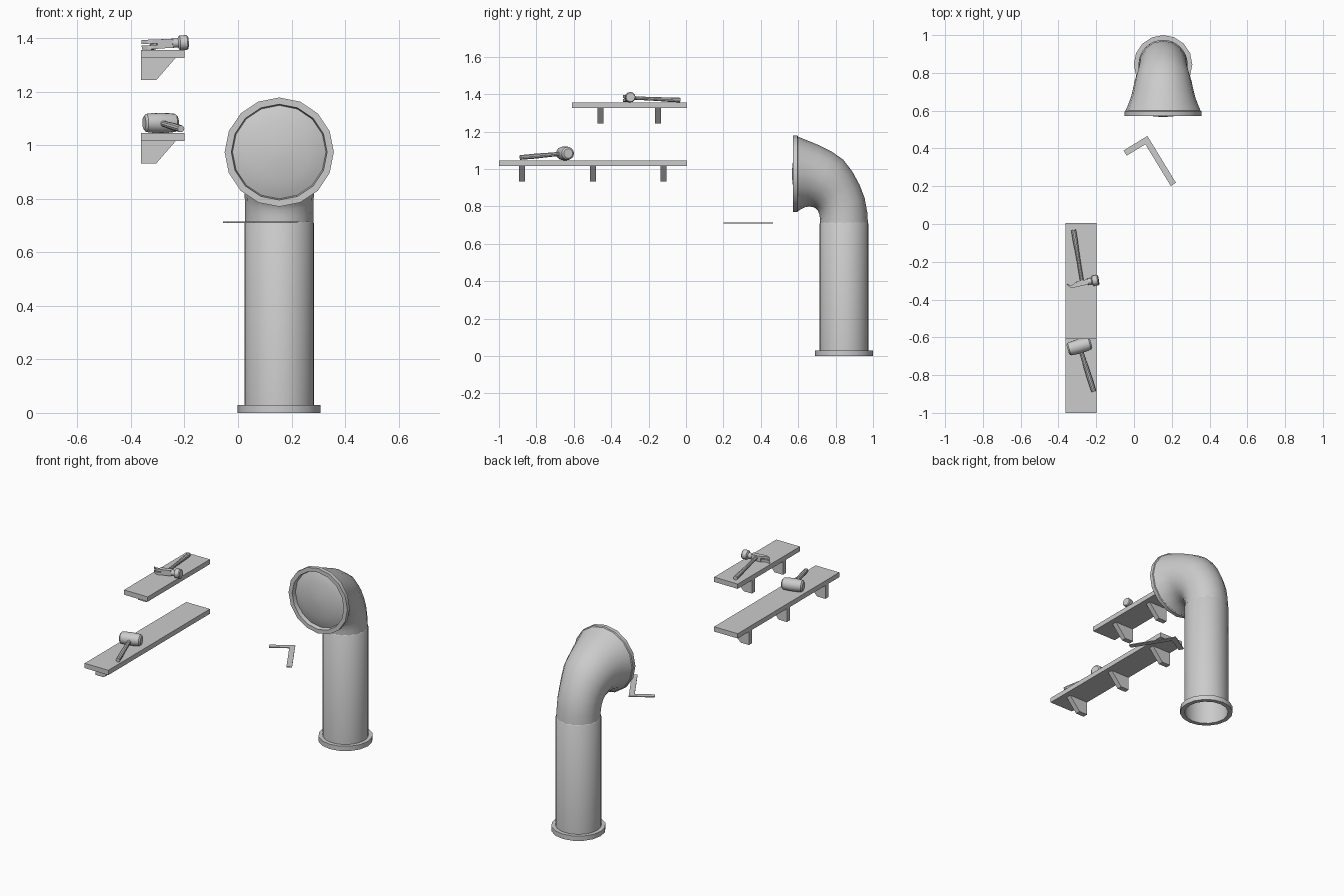
import bpy, bmesh
from math import cos, sin, pi, radians
from mathutils import Vector, Matrix

if "Cube" in bpy.data.objects:
    bpy.data.objects.remove(bpy.data.objects["Cube"])


def finish(name, bm, smooth=True):
    bmesh.ops.remove_doubles(bm, verts=bm.verts, dist=1e-5)
    bmesh.ops.recalc_face_normals(bm, faces=bm.faces)
    me = bpy.data.meshes.new(name)
    bm.to_mesh(me)
    bm.free()
    ob = bpy.data.objects.new(name, me)
    bpy.context.collection.objects.link(ob)
    if smooth:
        bpy.ops.object.select_all(action='DESELECT')
        ob.select_set(True)
        bpy.context.view_layer.objects.active = ob
        bpy.ops.object.shade_smooth_by_angle(angle=radians(35))
    return ob


def skin(bm, rings, closed=False):
    # join successive rings of points with quads
    vs = [[bm.verts.new(p) for p in r] for r in rings]
    n = len(vs[0])
    pairs = list(zip(vs, vs[1:])) + ([(vs[-1], vs[0])] if closed else [])
    for a, b in pairs:
        for i in range(n):
            j = (i + 1) % n
            bm.faces.new((a[i], a[j], b[j], b[i]))


def lathe(name, profile, loc, axis=(0, 0, 1), segs=16, closed=False):
    # profile of (radius, distance along axis)
    q = Vector(axis).to_track_quat('Z', 'Y')
    rings = [[Vector(loc) + q @ Vector((r * cos(2 * pi * i / segs), r * sin(2 * pi * i / segs), h))
              for i in range(segs)] for r, h in profile]
    bm = bmesh.new()
    skin(bm, rings, closed)
    return finish(name, bm)


def rod(name, a, b, radii, segs=10):
    # capped rod with radii spread evenly from a to b
    d = Vector(b) - Vector(a)
    n = len(radii) - 1
    prof = [(0, 0)] + [(r, d.length * i / n) for i, r in enumerate(radii)] + [(0, d.length)]
    return lathe(name, prof, a, d, segs)


def prism(name, pts, depth, matrix=Matrix()):
    # extruded outline
    bm = bmesh.new()
    f = bm.faces.new([bm.verts.new((x, y, 0)) for x, y in pts])
    ext = bmesh.ops.extrude_face_region(bm, geom=[f])
    bmesh.ops.translate(bm, vec=(0, 0, depth),
                        verts=[v for v in ext['geom'] if isinstance(v, bmesh.types.BMVert)])
    bmesh.ops.transform(bm, matrix=matrix, verts=bm.verts)
    return finish(name, bm, False)


# Vent pipe and base flange
PX, PY = 0.154, 0.845
lathe("vent_pipe", [(0.130, 0.0), (0.130, 0.708), (0.126, 0.714)], (PX, PY, 0), segs=32)
lathe("base_flange", [(0.128, 0), (0.155, 0), (0.155, 0.03), (0.129, 0.03)],
      (PX, PY, 0), closed=True)

# Flared elbow lofted between its outer and inner side curves (y, z)
outer = [(.973, .71), (.969, .77), (.955, .845), (.928, .915), (.89, .985), (.84, 1.05),
         (.78, 1.092), (.715, 1.125), (.65, 1.152), (.595, 1.174)]
inner = [(.717, .71), (.716, .735), (.713, .757), (.706, .775), (.695, .788), (.68, .796),
         (.66, .799), (.637, .796), (.613, .784), (.595, .772)]
rings = []
for o, i in zip(outer, inner):
    po, pi_ = Vector((PX, *o)), Vector((PX, *i))
    c, u = (po + pi_) / 2, (po - pi_) / 2
    w = Vector((u.length, 0, 0))
    rings.append([c + u * cos(2 * pi * k / 16) + w * sin(2 * pi * k / 16) for k in range(16)])
bm = bmesh.new()
skin(bm, rings)
finish("vent_elbow", bm)

# Mouth rim and slightly domed cover
mouth = (PX, 0.60, 0.974)
lathe("mouth_rim", [(.198, 0), (.204, .004), (.204, .028), (.179, .028), (.174, 0)],
      mouth, (0, -1, 0), closed=True)
lathe("mouth_cover", [(.175, .002), (.15, .012), (.115, .021), (.07, .028), (.03, .032), (0, .033)],
      mouth, (0, -1, 0))

# Flat carpenter's square
d, s, w = Vector((.52, -.854)), Vector((-.854, -.52)), .032
corner = Vector((.071, .466))
sq = [(0, 0), (.29, 0), (.29, w), (w, w), (w, .148), (0, .148)]
prism("framing_square", [corner + d * a + s * b for a, b in sq], .005,
      Matrix.Translation((0, 0, .709)))

# Shelves with angled brackets
X0, X1 = -.363, -.199
for tag, top, y0, by in (("upper", 1.356, -.61, (-.458, -.150)),
                         ("lower", 1.045, -1.0, (-.877, -.497, -.120))):
    prism(tag + "_shelf", [(X0, y0), (X1, y0), (X1, .006), (X0, .006)], .03,
          Matrix.Translation((0, 0, top - .03)))
    for k, y in enumerate(by):
        m = Matrix.Translation((0, y + .016, top - .03)) @ Matrix.Rotation(pi / 2, 4, 'X')
        prism(f"{tag}_bracket_{k}", [(X0, 0), (X0, -.083), (-.305, -.083), (-.233, 0)], .032, m)

# Claw hammer lying on the upper shelf
H = Matrix.Translation((-.274, -.310, 1.379)) @ Matrix.Rotation(radians(9), 4, 'Z') \
    @ Matrix.Rotation(radians(-3), 4, 'Y')
prism("hammer_head_block", [(-.03, .011), (-.03, -.018), (.03, -.015), (.03, .013)], .034,
      H @ Matrix.Translation((0, 0, -.017)))
claw = [(-.028, .010), (-.05, -.003), (-.066, -.004), (-.086, .007), (-.068, -.014),
        (-.048, -.020), (-.028, -.018)]
for k, z in enumerate((-.018, .003)):
    prism(f"hammer_claw_{k}", claw, .015, H @ Matrix.Translation((0, 0, z)))
lathe("hammer_face", [(0, 0), (.017, 0), (.017, .022), (.027, .028), (.028, .055), (.024, .060), (0, .060)],
      H @ Vector((.028, 0, 0)), H.to_3x3() @ Vector((1, 0, 0)), 12)
rod("hammer_handle", (-.276, -.300, 1.380), (-.320, -.032, 1.368),
    [.010, .010, .010, .011, .013, .013])

# Mallet lying on the lower shelf
mc, ax = Vector((-.289, -.647, 1.083)), Vector((cos(radians(16)), sin(radians(16)), 0))
lathe("mallet_head", [(0, -.064), (.025, -.064), (.034, -.056), (.037, -.03), (.038, 0), (.037, .03),
                      (.034, .056), (.025, .064), (0, .064)], mc, ax, 16)
rod("mallet_handle", mc, (-.213, -.886, 1.061), [.011, .012, .014, .013])
